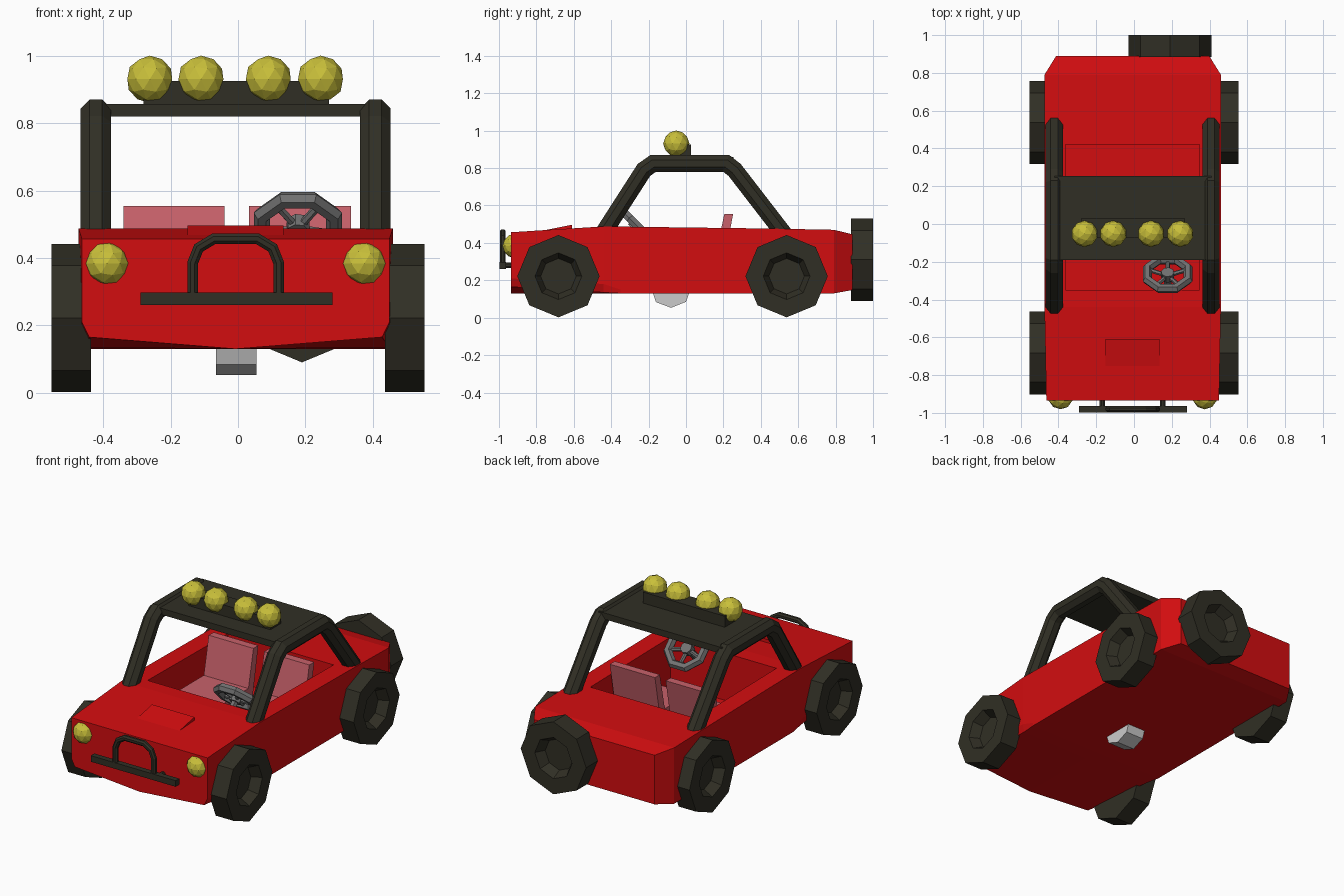
import bpy, bmesh, math
from mathutils import Matrix, Vector

if "Cube" in bpy.data.objects:
    bpy.data.objects.remove(bpy.data.objects["Cube"], do_unlink=True)


def material(name, r, g, b):
    m = bpy.data.materials.new(name)
    m.use_nodes = True
    m.diffuse_color = (r, g, b, 1)
    node = next(n for n in m.node_tree.nodes if n.type == 'BSDF_PRINCIPLED')
    node.inputs["Base Color"].default_value = (r, g, b, 1)
    return m


RED = material("red paint", 0.65, 0.004, 0.005)
DARK = material("dark rubber", 0.03, 0.028, 0.018)
YELLOW = material("yellow lamp", 0.58, 0.52, 0.042)
PINK = material("pink seat", 0.58, 0.12, 0.145)
GREY = material("grey plastic", 0.17, 0.17, 0.17)
METAL = material("light metal", 0.6, 0.6, 0.6)


def finish(name, bm, mat, matrix=None):
    if matrix:
        bm.transform(matrix)
    bmesh.ops.recalc_face_normals(bm, faces=bm.faces)
    me = bpy.data.meshes.new(name)
    bm.to_mesh(me)
    bm.free()
    me.materials.append(mat)
    ob = bpy.data.objects.new(name, me)
    bpy.context.collection.objects.link(ob)
    return ob


def loft(rings):
    """Skin closed rings of points and cap both ends."""
    bm = bmesh.new()
    vs = [[bm.verts.new(p) for p in ring] for ring in rings]
    n = len(vs[0])
    for a, b in zip(vs, vs[1:]):
        for i in range(n):
            j = (i + 1) % n
            bm.faces.new((a[i], a[j], b[j], b[i]))
    bm.faces.new(vs[0])
    bm.faces.new(vs[-1])
    return bm


def prism(name, profile, x0, x1, mat):
    """Extrude a side profile of (y, z) points from x0 to x1."""
    return finish(name, loft([[(x, y, z) for y, z in profile] for x in (x0, x1)]), mat)


def box(name, x0, x1, y0, y1, z0, z1, mat):
    return prism(name, [(y0, z0), (y1, z0), (y1, z1), (y0, z1)], x0, x1, mat)


def tube(name, points, radius, mat, sides=8):
    """Sweep a polygon along a path with mitred joints."""
    pts = [Vector(p) for p in points]
    normal = Vector((0, 0, 0))
    for a, b, c in zip(pts, pts[1:], pts[2:]):
        normal += (b - a).cross(c - b)
    if normal.length < 1e-6:
        normal = (pts[1] - pts[0]).orthogonal()
    normal.normalize()
    rings = []
    for i, p in enumerate(pts):
        d0 = (p - pts[max(i - 1, 0)]).normalized()
        d1 = (pts[min(i + 1, len(pts) - 1)] - p).normalized()
        d = (d0 + d1).normalized()
        scale = 1 / d.dot(d1 if d1.length else d0)
        side = d.cross(normal) * scale
        ring = []
        for k in range(sides):
            t = 2 * math.pi * (k + 0.5) / sides
            ring.append(p + radius * (math.cos(t) * side + math.sin(t) * normal))
        rings.append(ring)
    return finish(name, loft(rings), mat)


def wheel(name, matrix):
    """Octagonal tyre with a recessed hub, axis along local z."""
    rings = []
    for r, h in ((0.22, 0), (0.22, 0.117), (0.125, 0.117), (0.095, 0.06)):
        rings.append([(r * math.cos(k * math.pi / 4), r * math.sin(k * math.pi / 4), h)
                      for k in range(8)])
    finish(name, loft(rings), DARK, matrix)


def lamp(name, x, y, z, r):
    bm = bmesh.new()
    bmesh.ops.create_icosphere(bm, subdivisions=2, radius=r)
    finish(name, bm, YELLOW, Matrix.Translation((x, y, z)))


# Body shell: cross-sections (y, half width, top, side bottom, floor half width, floor)
sections = [
    (-0.935, 0.457, 0.457, 0.21, 0.435, 0.165),
    (-0.44, 0.467, 0.488, 0.18, 0.455, 0.135),
    (-0.35, 0.467, 0.487, 0.15, 0.467, 0.13),
    (0.42, 0.467, 0.477, 0.15, 0.467, 0.13),
    (0.79, 0.467, 0.47, 0.15, 0.467, 0.13),
    (0.89, 0.405, 0.446, 0.165, 0.405, 0.148),
]
CX = -0.007
rings = []
for y, w, top, low, wb, zb in sections:
    half = [(0.355, top), (w, top), (w, low), (wb, zb)]
    ring = half + [(0, min(zb, 0.13) if y < 0 else zb)] + [(-x, z) for x, z in reversed(half)]
    rings.append([(CX + x, y, z) for x, z in ring])
bm = loft(rings)

# Cockpit well sunk into the top panel
well = next(f for f in bm.faces if f.calc_center_median().z > 0.45
            and abs(f.calc_center_median().x - CX) < 0.01
            and abs(f.calc_center_median().y - 0.035) < 0.05)
rim = list(well.verts)
bm.faces.remove(well)
floor = [bm.verts.new((v.co.x, v.co.y, 0.2)) for v in rim]
for i in range(4):
    j = (i + 1) % 4
    bm.faces.new((rim[i], rim[j], floor[j], floor[i]))
bm.faces.new(floor)
finish("body", bm, RED)

# Hood scoop and underside gearbox
prism("hood_scoop", [(-0.76, 0.467), (-0.61, 0.497), (-0.61, 0.46), (-0.76, 0.46)],
      -0.15, 0.135, RED)
prism("gearbox", [(-0.18, 0.14), (-0.16, 0.083), (-0.08, 0.053), (0, 0.085), (0.02, 0.14)],
      -0.065, 0.055, METAL)

# Wheels and spare
for end, y in (("front", -0.682), ("rear", 0.538)):
    for side, s in (("left", 1), ("right", -1)):
        wheel(f"{end}_{side}_wheel",
              Matrix.Translation((s * 0.437, y, 0.222)) @ Matrix.Rotation(s * math.pi / 2, 4, 'Y'))
wheel("spare_wheel", Matrix.Translation((0.19, 0.883, 0.31)) @ Matrix.Rotation(-math.pi / 2, 4, 'X'))

# Roll cage and roof
for side, x in (("left", 0.408), ("right", -0.422)):
    path = [(-0.45, 0.44), (-0.225, 0.79), (-0.175, 0.825), (0.215, 0.825), (0.26, 0.79), (0.53, 0.44)]
    tube(f"roll_bar_{side}", [(x, y, z) for y, z in path], 0.049, DARK)
box("roof", -0.42, 0.41, -0.19, 0.255, 0.82, 0.858, DARK)
box("lamp_rack", -0.28, 0.27, -0.075, 0.028, 0.85, 0.925, DARK)

# Lamps
for i, x in enumerate((-0.262, -0.11, 0.09, 0.245)):
    lamp(f"roof_lamp_{i + 1}", x, -0.052, 0.931, 0.07)
for side, x in (("left", 0.375), ("right", -0.389)):
    lamp(f"headlight_{side}", x, -0.915, 0.384, 0.066)

# Bumper bar with hoop and mounts
box("bumper_bar", -0.29, 0.28, -0.997, -0.963, 0.26, 0.297, DARK)
hoop = [(0.128, 0.28), (0.128, 0.385), (0.11, 0.43), (0.065, 0.457)]
hoop += [(-x, z) for x, z in reversed(hoop)]
tube("bumper_hoop", [(x - 0.007, -0.98, z) for x, z in hoop], 0.017, DARK)
for side, x in (("left", 0.153), ("right", -0.167)):
    tube(f"bumper_mount_{side}", [(x, -0.98, 0.28), (x, -0.92, 0.28)], 0.016, DARK)

# Seats
for side, x0, x1 in (("right", -0.34, -0.04), ("left", 0.032, 0.335)):
    box(f"seat_cushion_{side}", x0, x1, -0.08, 0.18, 0.19, 0.33, PINK)
    prism(f"seat_back_{side}", [(0.13, 0.2), (0.185, 0.2), (0.252, 0.555), (0.205, 0.555)],
          x0, x1, PINK)

# Steering wheel: octagonal rim, spokes, hub and column
place = Matrix.Translation((0.178, -0.265, 0.496)) @ Matrix.Rotation(-math.pi / 4, 4, 'X')


def local(r, angle, h=0):
    return place @ Vector((r * math.cos(angle), r * math.sin(angle), h))


bm = bmesh.new()
grid = []
for k in range(8):
    a = 2 * math.pi * (k + 0.5) / 8
    row = []
    for j in range(6):
        t = 2 * math.pi * j / 6
        row.append(bm.verts.new(local(0.116 + 0.026 * math.cos(t), a, 0.026 * math.sin(t))))
    grid.append(row)
for k in range(8):
    for j in range(6):
        a, b = grid[k], grid[(k + 1) % 8]
        bm.faces.new((a[j], a[(j + 1) % 6], b[(j + 1) % 6], b[j]))
finish("steering_rim", bm, GREY)
for k in range(5):
    a = math.pi / 2 + 2 * math.pi * k / 5
    tube(f"steering_spoke_{k + 1}", [local(0.02, a, -0.01), local(0.115, a)], 0.012, GREY, 6)
tube("steering_hub", [local(0, 0, 0.015), local(0, 0, -0.03)], 0.035, GREY)
tube("steering_column", [local(0, 0, -0.02), local(0, 0, -0.16)], 0.02, GREY, 6)
